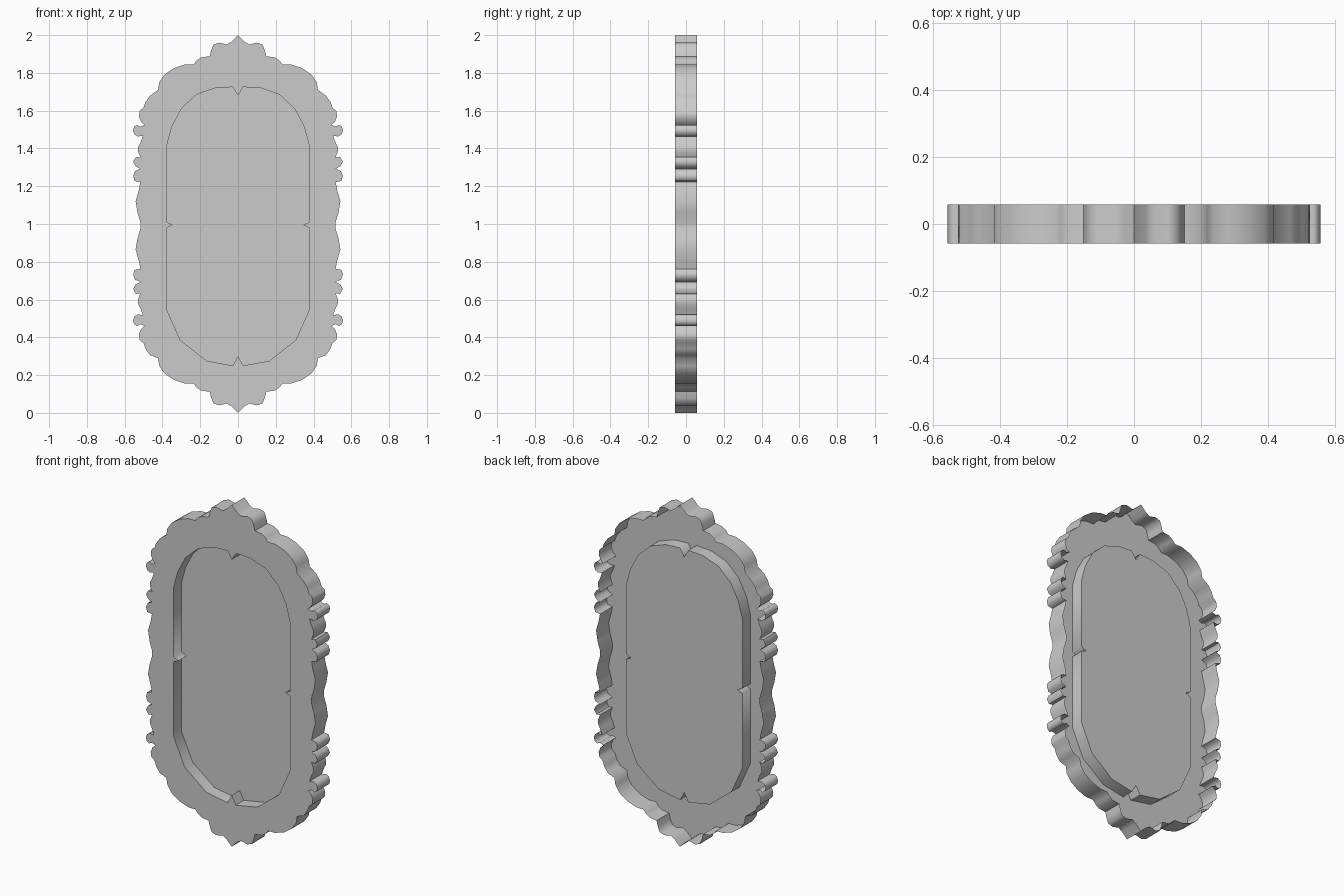
import bpy
import bmesh
import math

cube = bpy.data.objects.get("Cube")
if cube:
    bpy.data.objects.remove(cube, do_unlink=True)

HALF_DEPTH = 0.058
RECESS = 0.074

# One colour for everything
grey = bpy.data.materials.new("plain grey")
grey.use_nodes = True
GREY = (0.6, 0.6, 0.6, 1)
grey.diffuse_color = GREY
grey.node_tree.nodes["Principled BSDF"].inputs["Base Color"].default_value = GREY

# Scalloped rim, upper right quarter, from the top tip down to mid height
rim = [(0, 2), (.035, 1.965), (.06, 1.95), (.1, 1.96), (.13, 1.95), (.142, 1.92),
       (.15, 1.888), (.195, 1.882), (.22, 1.865), (.235, 1.845), (.28, 1.845),
       (.34, 1.825), (.39, 1.79), (.417, 1.75), (.423, 1.71), (.465, 1.68),
       (.49, 1.645), (.5, 1.615), (.52, 1.6), (.525, 1.57), (.512, 1.54),
       (.495, 1.525), (.517, 1.515), (.535, 1.525), (.55, 1.515), (.556, 1.495),
       (.548, 1.474), (.53, 1.463), (.503, 1.468), (.517, 1.43), (.53, 1.405),
       (.528, 1.38), (.516, 1.352), (.54, 1.355), (.555, 1.33), (.542, 1.305),
       (.517, 1.292), (.545, 1.28), (.555, 1.255), (.548, 1.228), (.517, 1.222),
       (.525, 1.18), (.542, 1.12), (.532, 1.06), (.515, 1.005)]

# Opening with four small pointed notches, right half from top to bottom
opening = [(0, 1.68), (.027, 1.725), (.12, 1.72), (.22, 1.685), (.3, 1.61),
           (.35, 1.515), (.377, 1.415), (.377, 1.01), (.345, .995), (.377, .98),
           (.377, .545), (.305, .385), (.165, .275), (.027, .25), (0, .3)]


def lower(point):
    """Mirror a rim point downwards; the side scallops sit a touch lower."""
    x, z = point
    return x, 2 - z - (.015 if x > .45 else 0)


def add_loop(bm, half):
    """Close a right half across the centre line, as edges on the front plane."""
    points = half + [(-x, z) for x, z in reversed(half[1:-1])]
    verts = [bm.verts.new((x, -HALF_DEPTH, z)) for x, z in points]
    return [bm.edges.new((a, b)) for a, b in zip(verts, verts[1:] + verts[:1])]


def add_wall(bm, edges, depth):
    """Pull a loop backwards and return the edges of its far side."""
    new = bmesh.ops.extrude_edge_only(bm, edges=edges)["geom"]
    verts = [g for g in new if isinstance(g, bmesh.types.BMVert)]
    bmesh.ops.translate(bm, verts=verts, vec=(0, depth, 0))
    return [g for g in new if isinstance(g, bmesh.types.BMEdge)
            and all(v in verts for v in g.verts)]


# Ornamental frame: front plate, outer wall and recess wall, open at the back
bm = bmesh.new()
outer = add_loop(bm, rim + [lower(p) for p in reversed(rim)])
inner = add_loop(bm, opening)
bmesh.ops.triangle_fill(bm, edges=outer + inner, use_beauty=True,
                        normal=(0, -1, 0))
add_wall(bm, outer, 2 * HALF_DEPTH)
far_edges = add_wall(bm, inner, RECESS)

# Panel closing the recess
bmesh.ops.triangle_fill(bm, edges=far_edges, use_beauty=True, normal=(0, -1, 0))
bmesh.ops.recalc_face_normals(bm, faces=bm.faces)
front = next(f for f in bm.faces if all(v.co.y < -HALF_DEPTH + .001 for v in f.verts))
if front.normal.y > 0:
    bmesh.ops.reverse_faces(bm, faces=bm.faces)

mesh = bpy.data.meshes.new("frame_and_panel")
bm.to_mesh(mesh)
bm.free()
mesh.materials.append(grey)
frame = bpy.data.objects.new("frame_and_panel", mesh)
bpy.context.collection.objects.link(frame)
bpy.ops.object.select_all(action="DESELECT")
frame.select_set(True)
bpy.context.view_layer.objects.active = frame
bpy.ops.object.shade_smooth_by_angle(angle=math.radians(65))
